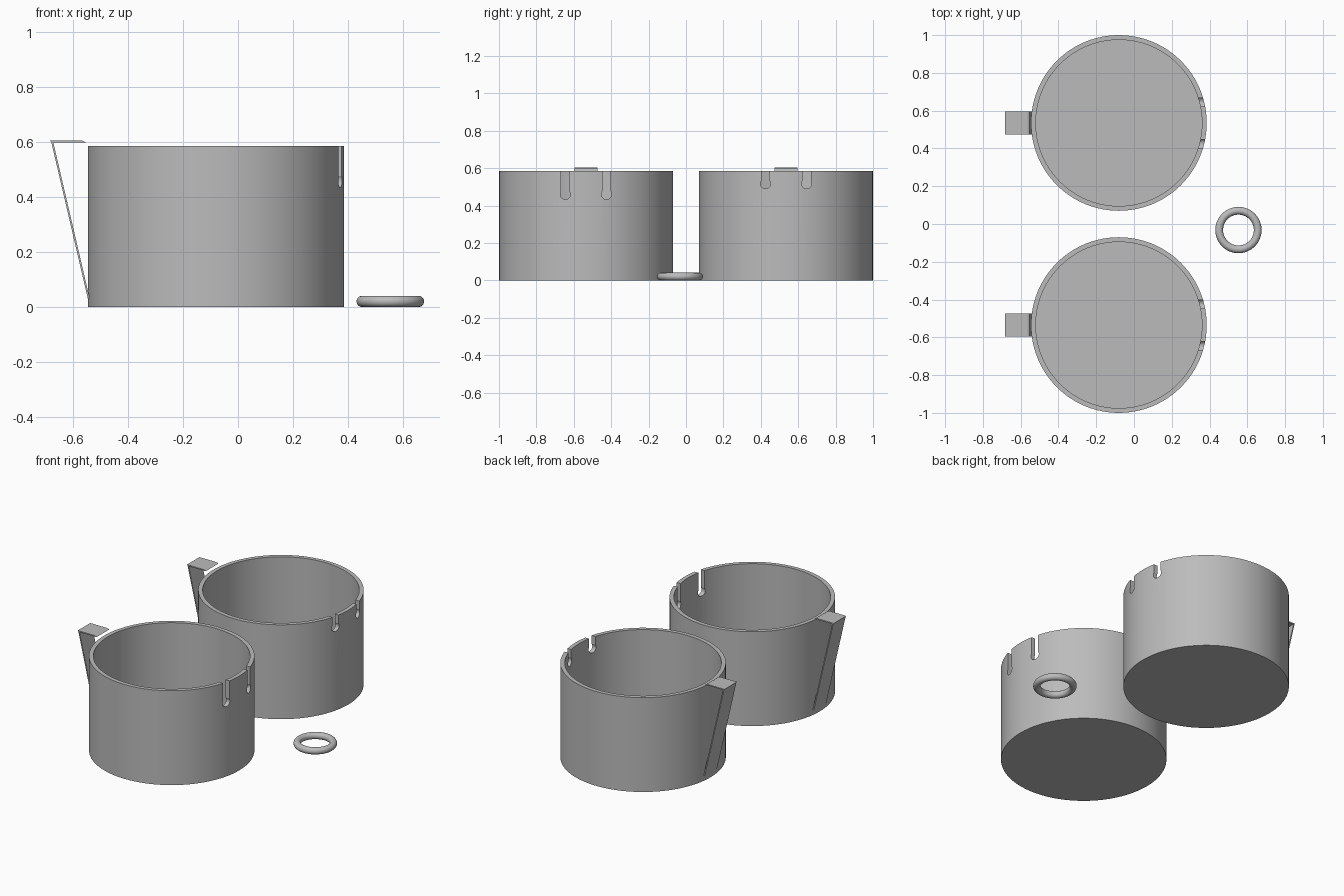
import bpy, bmesh, math

if "Cube" in bpy.data.objects:
    bpy.data.objects.remove(bpy.data.objects["Cube"], do_unlink=True)

grey = bpy.data.materials.new("plain_grey")
grey.use_nodes = True
COLOUR = (0.5, 0.5, 0.5, 1)
grey.diffuse_color = COLOUR
grey.node_tree.nodes["Principled BSDF"].inputs["Base Color"].default_value = COLOUR

CUP_X, RADIUS, WALL, HEIGHT, FLOOR = -0.08, 0.465, 0.025, 0.585, 0.025


def make_object(name, bm):
    bmesh.ops.recalc_face_normals(bm, faces=bm.faces)
    mesh = bpy.data.meshes.new(name)
    bm.to_mesh(mesh)
    bm.free()
    mesh.materials.append(grey)
    obj = bpy.data.objects.new(name, mesh)
    bpy.context.collection.objects.link(obj)
    return obj


def select(obj):
    bpy.ops.object.select_all(action='DESELECT')
    obj.select_set(True)
    bpy.context.view_layer.objects.active = obj


def smooth(obj):
    select(obj)
    bpy.ops.object.shade_smooth_by_angle(angle=math.radians(30))


def prism(name, points, offset):
    """Extrude a closed outline along an offset vector."""
    bm = bmesh.new()
    face = bm.faces.new([bm.verts.new(p) for p in points])
    new = bmesh.ops.extrude_face_region(bm, geom=[face])["geom"]
    verts = [v for v in new if isinstance(v, bmesh.types.BMVert)]
    bmesh.ops.translate(bm, verts=verts, vec=offset)
    return make_object(name, bm)


def lathe(name, profile, centre, steps, closed):
    """Spin an (r, z) profile about a vertical axis."""
    bm = bmesh.new()
    verts = [bm.verts.new((r, 0, z)) for r, z in profile]
    edges = [bm.edges.new(pair) for pair in zip(verts, verts[1:])]
    if closed:
        edges.append(bm.edges.new((verts[-1], verts[0])))
    bmesh.ops.spin(bm, geom=verts + edges, cent=(0, 0, 0), axis=(0, 0, 1),
                   angle=math.tau, steps=steps)
    bmesh.ops.remove_doubles(bm, verts=bm.verts, dist=0.0001)
    bmesh.ops.translate(bm, verts=bm.verts, vec=centre)
    return make_object(name, bm)


def cut_keyhole(cup, y, z):
    """Open slot from the rim down to a slightly wider round hole."""
    r, half = 0.027, 0.022
    start = math.asin(half / r)
    outline = [(0.2, y + half, 0.7)]
    for i in range(25):
        a = start + (math.tau - 2 * start) * i / 24
        outline.append((0.2, y + r * math.sin(a), z + r * math.cos(a)))
    outline.append((0.2, y - half, 0.7))
    cutter = prism("keyhole_cutter", outline, (0.4, 0, 0))
    cutter.hide_render = True
    mod = cup.modifiers.new("keyhole", 'BOOLEAN')
    mod.operation, mod.solver, mod.object = 'DIFFERENCE', 'EXACT', cutter
    select(cup)
    bpy.ops.object.modifier_apply(modifier=mod.name)
    bpy.data.objects.remove(cutter, do_unlink=True)


for side, y, hole_z in (("front", -0.535, 0.46), ("back", 0.535, 0.517)):
    # Open cup with a floor and two keyhole slots
    inner = RADIUS - WALL
    cup = lathe(side + "_cup", [(0, 0), (RADIUS, 0), (RADIUS, HEIGHT),
                                (inner, HEIGHT), (inner, FLOOR), (0, FLOOR)],
                (CUP_X, y, 0), 96, False)
    for dy in (-0.11, 0.11):
        cut_keyhole(cup, y + dy, hole_z)
    smooth(cup)

    # Slanted strap handle with a thin thumb plate
    y0 = y - 0.061
    prism(side + "_strap", [(-0.678, y0, 0.6), (-0.671, y0, 0.6),
                            (-0.538, y0, 0.03), (-0.545, y0, 0.03)], (0, 0.122, 0))
    prism(side + "_thumb_plate", [(-0.682, y0, 0.604), (-0.565, y0, 0.604),
                                  (-0.552, y0, 0.598), (-0.57, y0, 0.597),
                                  (-0.676, y0, 0.597)], (0, 0.122, 0))

# Loose ring
tube = 0.0205
circle = [(0.102 + tube * math.cos(math.tau * i / 24),
           tube + tube * math.sin(math.tau * i / 24)) for i in range(24)]
smooth(lathe("ring", circle, (0.553, -0.032, 0), 64, True))
